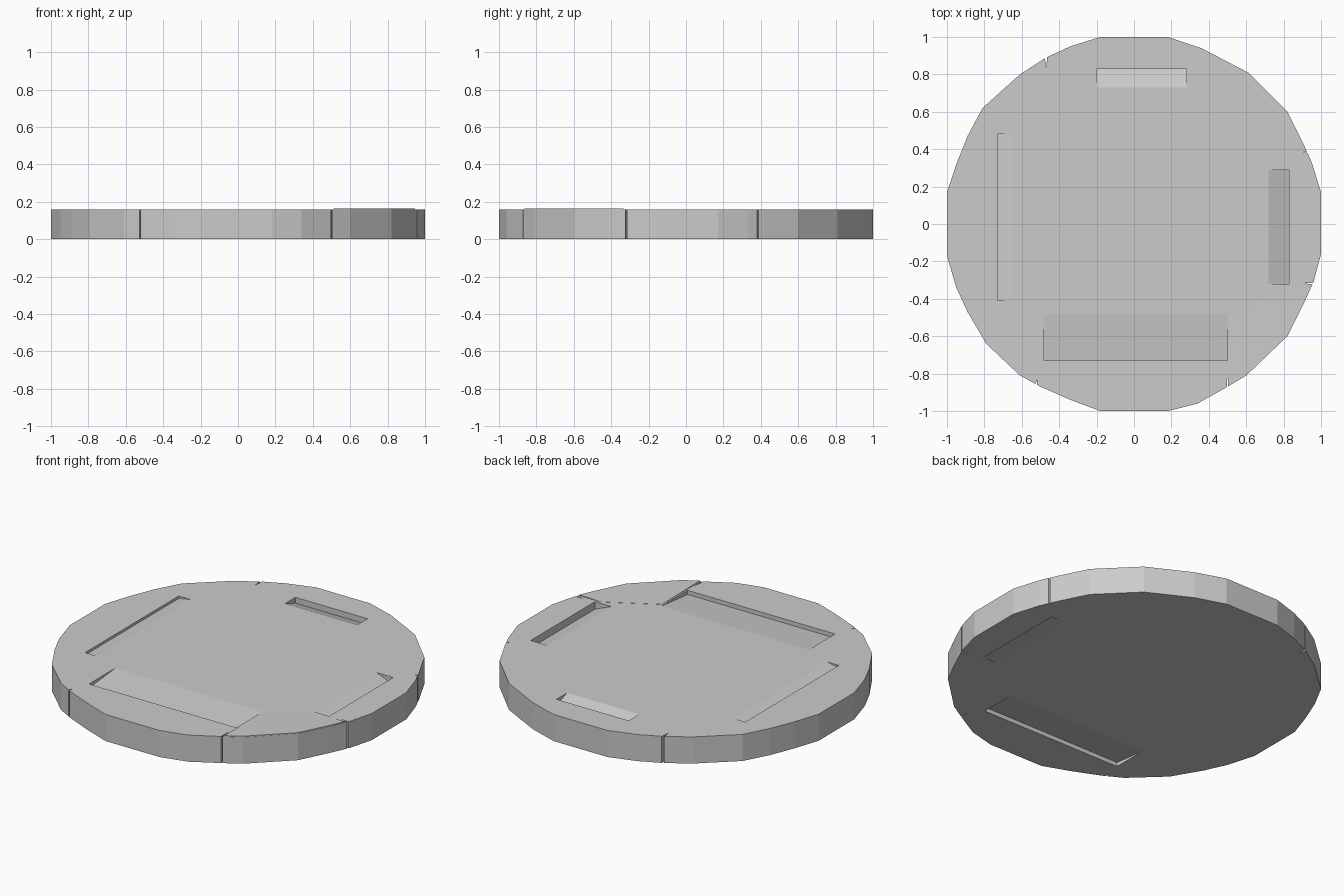
import bpy
from math import atan2, cos, sin
from mathutils import Matrix, Vector

if "Cube" in bpy.data.objects:
    bpy.data.objects.remove(bpy.data.objects["Cube"])

H = 0.16


def mesh_object(name, verts, faces):
    me = bpy.data.meshes.new(name)
    me.from_pydata(verts, [], faces)
    me.update()
    ob = bpy.data.objects.new(name, me)
    bpy.context.collection.objects.link(ob)
    return ob


def prism(name, outline, z0, tops):
    n = len(outline)
    verts = [(x, y, z0) for x, y in outline]
    verts += [(x, y, z) for (x, y), z in zip(outline, tops)]
    faces = [tuple(range(n))[::-1], tuple(range(n, 2 * n))]
    faces += [(i, (i + 1) % n, n + (i + 1) % n, n + i) for i in range(n)]
    return mesh_object(name, verts, faces)


# Round slab with a slightly irregular faceted rim, counter-clockwise
rim = [(1, -.16), (1, .17), (.95, .33), (.91, .42), (.82, .6), (.61, .81),
       (.36, .94), (.18, 1), (-.18, 1), (-.34, .95), (-.47, .89), (-.61, .8),
       (-.81, .62), (-.89, .47), (-.95, .32), (-1, .17), (-1, -.17), (-.95, -.34),
       (-.89, -.47), (-.79, -.64), (-.61, -.81), (-.5, -.87), (-.34, -.94),
       (-.18, -1), (.18, -1), (.34, -.96), (.5, -.87), (.6, -.81), (.82, -.6),
       (.91, -.42), (.96, -.31)]
slab = prism("round_slab", rim, 0, [H] * len(rim))


def cut(cutter):
    cutter.hide_render = True
    mod = slab.modifiers.new(cutter.name, 'BOOLEAN')
    mod.operation = 'DIFFERENCE'
    mod.solver = 'EXACT'
    mod.object = cutter
    bpy.context.view_layer.objects.active = slab
    bpy.ops.object.modifier_apply(modifier=mod.name)
    bpy.data.objects.remove(cutter)


def ramp(angle_quarters, dist, a, b, length, depth, bottom=False):
    """Shallow wedge sinking toward a straight edge at the given distance."""
    e = 0.02
    k = depth / length
    prof = [(dist, -depth), (dist, e), (dist - length - e / k * 0.5, e),
            (dist - length, 0)]
    verts = []
    c, s = [(1, 0), (0, 1), (-1, 0), (0, -1)][angle_quarters]
    for t in (a, b):
        for u, z in prof:
            zz = -z if bottom else H + z
            verts.append((c * u - s * t, s * u + c * t, zz))
    faces = [(0, 1, 2, 3), (7, 6, 5, 4)]
    faces += [(i, i + 4, (i + 1) % 4 + 4, (i + 1) % 4) for i in range(4)]
    if bottom:
        faces = [f[::-1] for f in faces]
    # orient normals outward
    ob = mesh_object("ramp_cutter", verts, [f[::-1] for f in faces])
    fix_normals(ob)
    return ob


def fix_normals(ob):
    import bmesh
    bm = bmesh.new()
    bm.from_mesh(ob.data)
    bmesh.ops.recalc_face_normals(bm, faces=bm.faces)
    bm.to_mesh(ob.data)
    bm.free()


# Sunken edges of the cross-shaped centre: top, then underside
cut(ramp(0, .83, -.32, .29, .11, .045))
cut(ramp(1, .83, -.28, .20, .10, .035))
cut(ramp(2, .73, -.48, .41, .08, .015))
cut(ramp(3, .73, -.48, .50, .25, .025))
cut(ramp(3, .74, -.50, .44, .22, .025, True))
cut(ramp(0, .82, -.30, .28, .08, .010, True))


# Narrow vertical joints in the rim
def slit(x, y, direction, depth, width, z0=-.1):
    d = Vector(direction).normalized()
    n = Vector((-d.y, d.x))
    p = Vector((x, y))
    tip, out = p - d * depth, p + d * .04
    pts = [tip, out - n * width, out + n * width]
    ob = prism("slit_cutter", [tuple(q) for q in pts], z0, [.3] * 3)
    fix_normals(ob)
    cut(ob)


slit(-.47, .89, (0, 1), .06, .010)
slit(-.525, -.86, (-.3, -1), .03, .011)
slit(.50, -.87, (0, -1), .07, .006)
slit(.955, -.32, (1, -.1), .05, .008)
slit(.925, .385, (1, .1), .02, .012)

# Slightly proud front right stone
corner = [(.51, -.50), (.51, -.863), (.60, -.808), (.818, -.60), (.908, -.42), (.945, -.335),
          (.80, -.335)]
prism("raised_corner", corner, .15, [.161, .165, .165, .165, .165, .165, .161])
